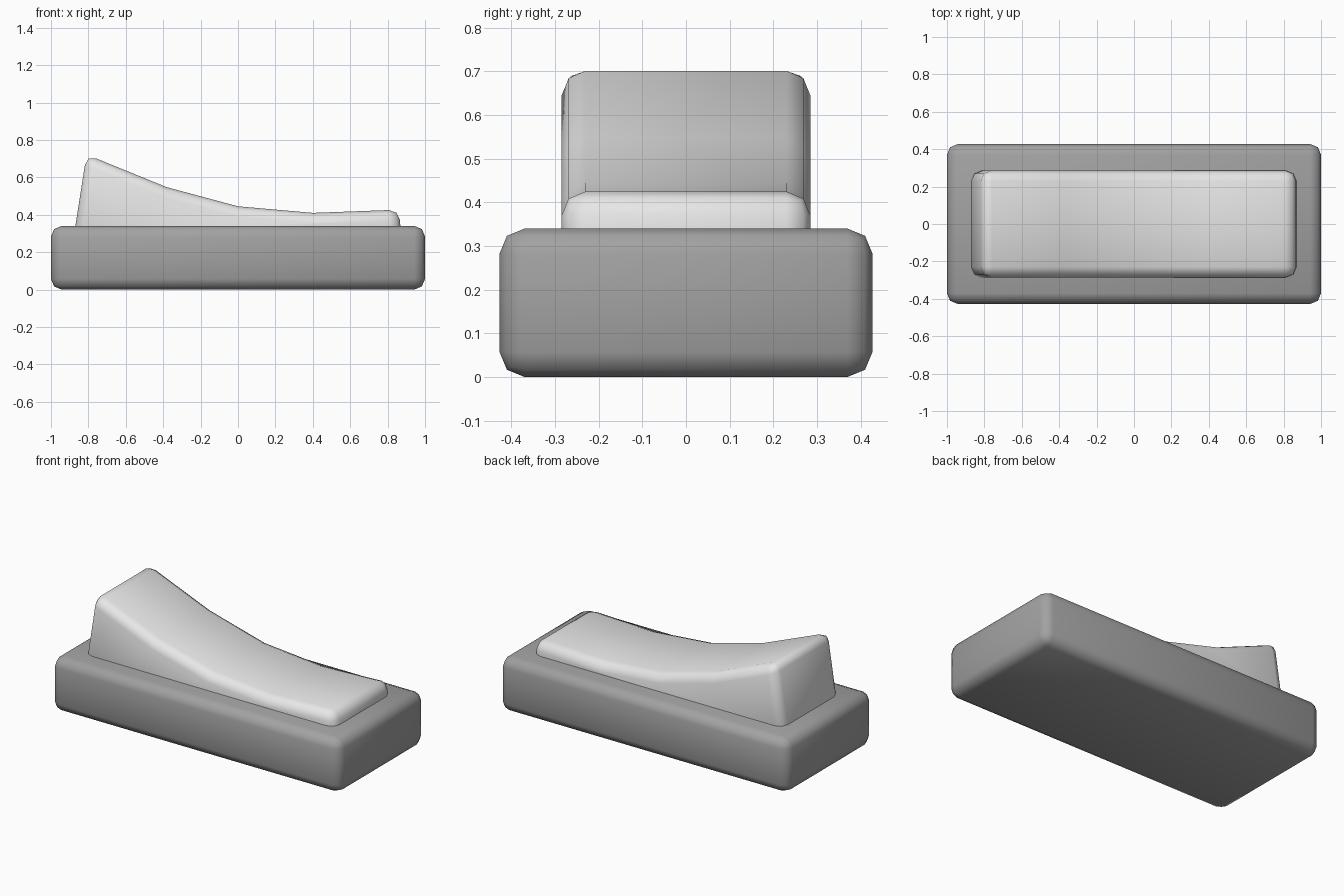
import bpy, math

if "Cube" in bpy.data.objects:
    bpy.data.objects.remove(bpy.data.objects["Cube"])


def material(name, grey):
    m = bpy.data.materials.new(name)
    m.diffuse_color = (grey, grey, grey, 1)
    m.use_nodes = True
    m.node_tree.nodes["Principled BSDF"].inputs["Base Color"].default_value = m.diffuse_color
    return m


def prism(name, profile, half_width, bevel, mat):
    """Extrude an x-z profile along y, then round its sharp edges."""
    n = len(profile)
    verts = [(x, y, z) for y in (-half_width, half_width) for x, z in profile]
    faces = [tuple(range(n)), tuple(range(2 * n - 1, n - 1, -1))]
    faces += [(i, i + n, (i + 1) % n + n, (i + 1) % n) for i in range(n)]
    mesh = bpy.data.meshes.new(name)
    mesh.from_pydata(verts, [], faces)
    mesh.materials.append(mat)
    mesh.update()
    ob = bpy.data.objects.new(name, mesh)
    bpy.context.collection.objects.link(ob)
    for p in mesh.polygons:
        p.use_smooth = True
    b = ob.modifiers.new("rounded_edges", 'BEVEL')
    b.width, b.segments = bevel, 2
    b.limit_method, b.angle_limit = 'ANGLE', math.radians(30)
    return ob


dark = material("mid_grey", 0.36)
light = material("light_grey", 0.8)

# Switch housing
prism("base", [(-1, 0), (1, 0), (1, 0.34), (-1, 0.34)], 0.427, 0.057, dark)

# Curved rocker, its foot sunk into the housing
prism("rocker", [(-0.885, 0.24), (0.875, 0.24), (0.862, 0.427), (0.4, 0.41),
                 (0, 0.445), (-0.38, 0.547), (-0.81, 0.722)],
      0.285, 0.055, light)
